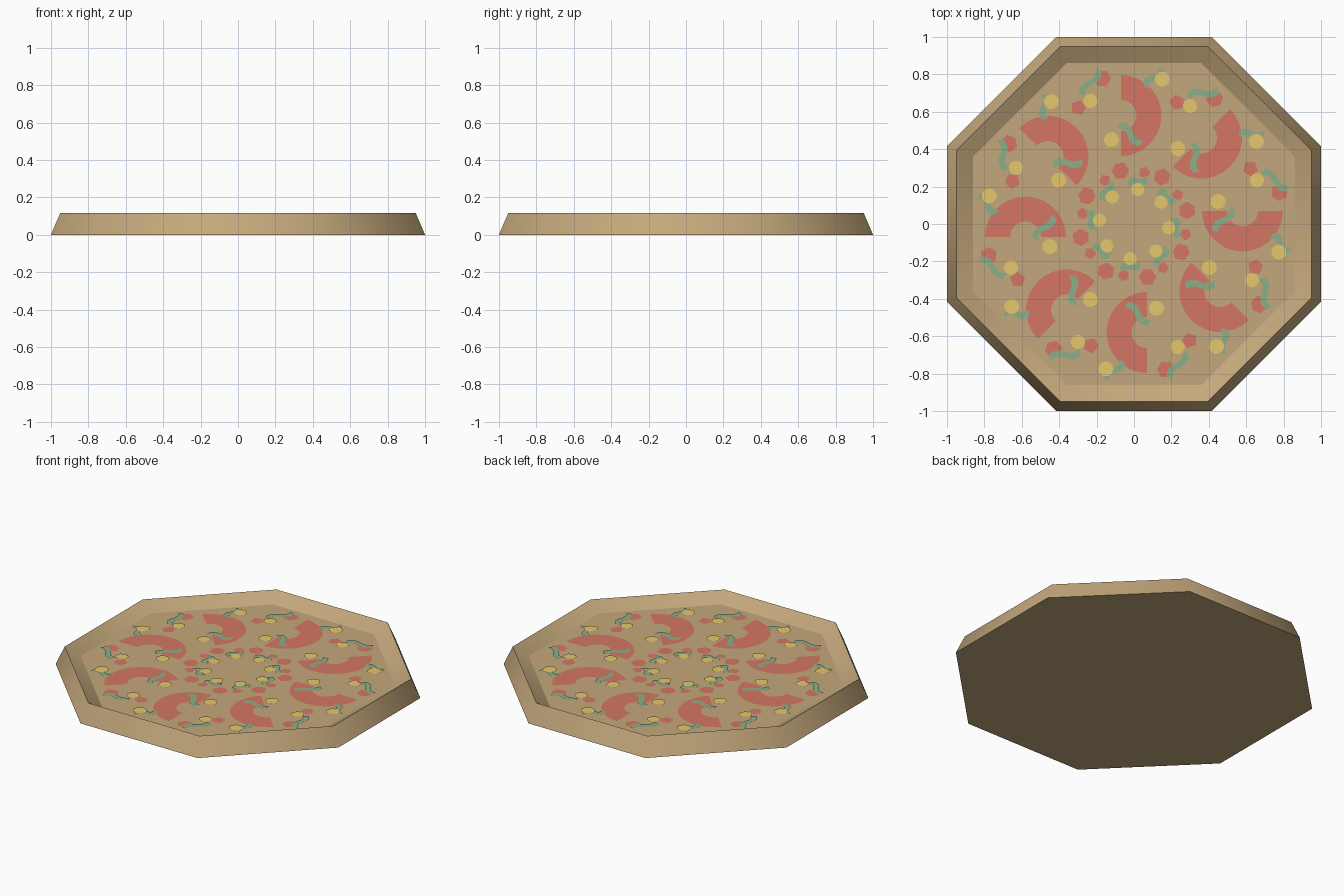
import bpy, bmesh, math
from mathutils import Vector, Matrix

if "Cube" in bpy.data.objects:
    bpy.data.objects.remove(bpy.data.objects["Cube"])

HEIGHT, FLOOR = 0.117, 0.065


def material(name, rgb):
    m = bpy.data.materials.new(name)
    m.diffuse_color = (*rgb, 1)
    m.use_nodes = True
    m.node_tree.nodes["Principled BSDF"].inputs["Base Color"].default_value = m.diffuse_color
    return m


CRUST = material("baked_crust", (0.55, 0.39, 0.20))
RED = material("tomato_red", (0.66, 0.18, 0.125))
GREEN = material("pepper_green", (0.26, 0.43, 0.25))
YELLOW = material("corn_yellow", (0.78, 0.57, 0.15))


def finish(bm, name, mat):
    mesh = bpy.data.meshes.new(name)
    bm.to_mesh(mesh)
    bm.free()
    mesh.materials.append(mat)
    ob = bpy.data.objects.new(name, mesh)
    bpy.context.collection.objects.link(ob)
    return ob


# Octagonal crust: bottom, sloped outer side, sharp rim, sloped inside, flat floor
bm = bmesh.new()
rings = []
for apothem, z in [(1.0, 0), (0.95, HEIGHT), (0.862, FLOOR)]:
    r = apothem / math.cos(math.pi / 8)
    rings.append([bm.verts.new((r * math.cos((k + 0.5) * math.pi / 4),
                                r * math.sin((k + 0.5) * math.pi / 4), z))
                  for k in range(8)])
for a, b in zip(rings, rings[1:]):
    for k in range(8):
        j = (k + 1) % 8
        bm.faces.new((a[k], a[j], b[j], b[k])).smooth = True
bm.faces.new(list(reversed(rings[0])))
bm.faces.new(rings[2])
for e in bm.edges:  # only the edges between neighbouring sides stay smooth
    e.smooth = abs(e.verts[0].co.z - e.verts[1].co.z) > 0.01
finish(bm, "pizza_crust", CRUST)


def blob(x, y, r, n, turn=0.0):
    """Round or chunky topping outline."""
    return [[(x + r * math.cos(turn + 2 * math.pi * i / n),
              y + r * math.sin(turn + 2 * math.pi * i / n)) for i in range(n)]]


def crescent(x, y, r_in, r_out, n=14):
    """Half ring bulging to +x, as a row of quads."""
    def p(r, i):
        a = -math.pi / 2 + math.pi * i / n
        return (x + r * math.cos(a), y + r * math.sin(a))
    return [[p(r_in, i), p(r_out, i), p(r_out, i + 1), p(r_in, i + 1)]
            for i in range(n)]


def strip(p0, p1, width=0.036, wave=0.014, n=8):
    """Wavy strip from p0 to p1, as a row of quads."""
    p0, p1 = Vector(p0), Vector(p1)
    d = (p1 - p0).normalized()
    side = Vector((-d.y, d.x))
    pts = []
    for i in range(n + 1):
        t = i / n
        c = p0.lerp(p1, t) + side * wave * math.sin(2 * math.pi * t)
        pts.append((c - side * width / 2, c + side * width / 2))
    return [[pts[i][0], pts[i + 1][0], pts[i + 1][1], pts[i][1]]
            for i in range(n)]


def topping(name, mat, outlines, lift):
    """Flat topping repeated on all eight slices."""
    bm = bmesh.new()
    for k in range(8):
        rot = Matrix.Rotation(k * math.pi / 4, 3, 'Z')
        for poly in outlines:
            bm.faces.new([bm.verts.new(rot @ Vector((p[0], p[1], FLOOR + lift)))
                          for p in poly])
    bmesh.ops.remove_doubles(bm, verts=bm.verts, dist=1e-5)
    finish(bm, name, mat)


# Red half rings and chunks
topping("red_half_rings", RED, crescent(-0.07, 0.58, 0.083, 0.217), 0.002)
topping("red_chunks", RED,
        blob(0.15, 0.252, 0.047, 6, 0.3) + blob(0.055, 0.275, 0.032, 5)
        + blob(0.23, 0.65, 0.042, 5, 0.5) + blob(0.43, 0.67, 0.047, 6, 0.2), 0.002)

# Green wavy strips
topping("green_strips", GREEN,
        strip((0.06, 0.735), (0.15, 0.83)) + strip((0.29, 0.685), (0.45, 0.715))
        + strip((-0.08, 0.53), (0.04, 0.43)) + strip((-0.03, 0.21), (0.07, 0.245)),
        0.004)

# Yellow kernels
topping("yellow_kernels", YELLOW,
        blob(0.02, 0.185, 0.036, 10) + blob(-0.12, 0.45, 0.041, 10)
        + blob(0.15, 0.775, 0.041, 10) + blob(0.30, 0.63, 0.039, 10), 0.005)
